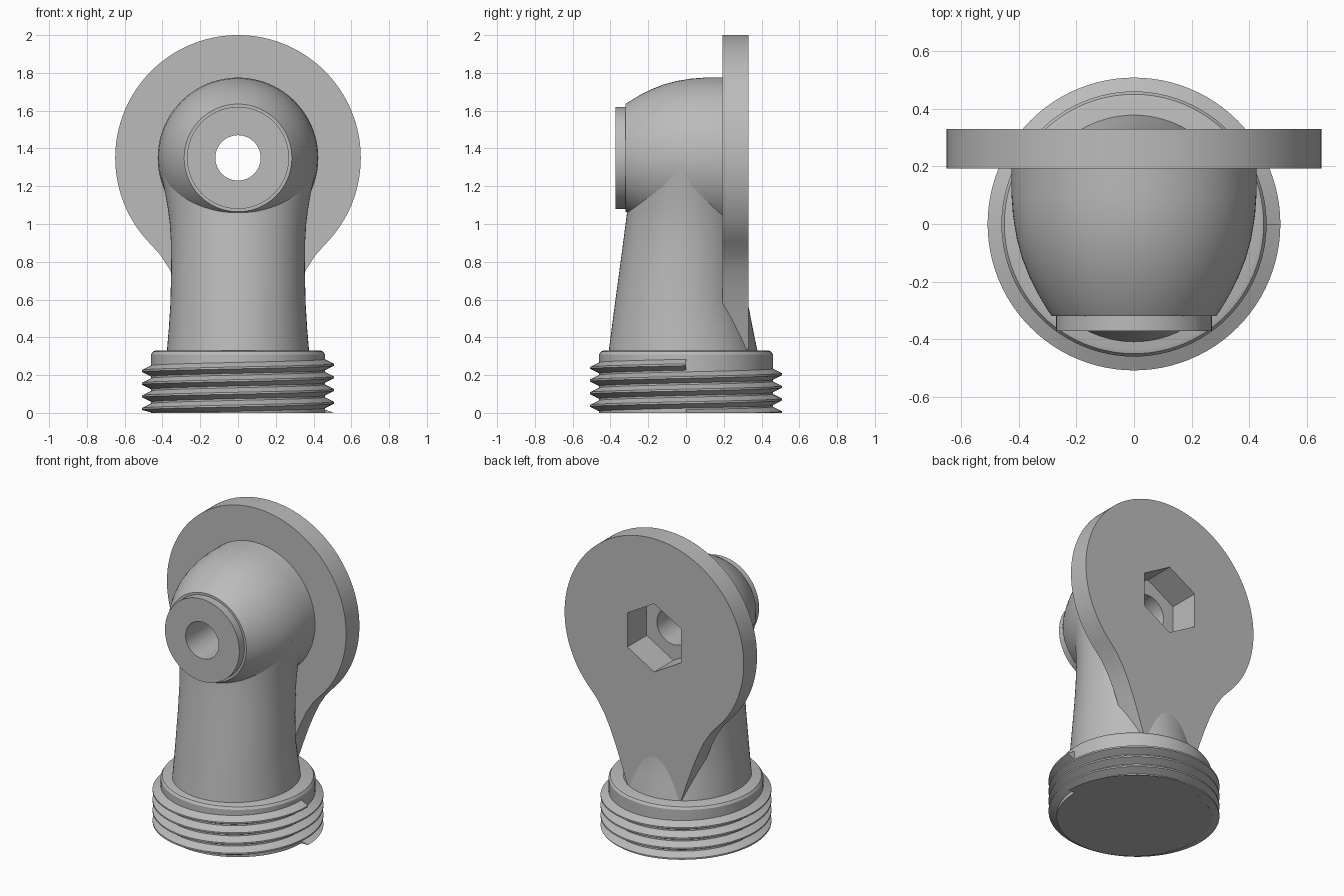
import bpy
import bmesh
from math import sin, cos, radians, tau

if "Cube" in bpy.data.objects:
    bpy.data.objects.remove(bpy.data.objects["Cube"])

grey = bpy.data.materials.new("plain grey")
grey.use_nodes = True
grey.diffuse_color = (0.5, 0.5, 0.5, 1)
grey.node_tree.nodes["Principled BSDF"].inputs["Base Color"].default_value = (0.5, 0.5, 0.5, 1)

AXIS_Z = 1.35    # height of the head, hole and flange axis
SIDES = 96


def loft(name, rings):
    """Skin a list of equal-length point rings and cap both ends."""
    bm = bmesh.new()
    loops = [[bm.verts.new(p) for p in ring] for ring in rings]
    n = len(loops[0])
    for a, b in zip(loops, loops[1:]):
        for i in range(n):
            j = (i + 1) % n
            bm.faces.new((a[i], a[j], b[j], b[i]))
    bm.faces.new(loops[0])
    bm.faces.new(loops[-1])
    bmesh.ops.recalc_face_normals(bm, faces=bm.faces)
    mesh = bpy.data.meshes.new(name)
    bm.to_mesh(mesh)
    bm.free()
    obj = bpy.data.objects.new(name, mesh)
    bpy.context.collection.objects.link(obj)
    mesh.materials.append(grey)
    return obj


def ring_z(z, rx, ry, cy=0):
    """Horizontal ellipse."""
    return [(rx * cos(tau * i / SIDES), cy + ry * sin(tau * i / SIDES), z)
            for i in range(SIDES)]


def ring_y(y, r, sides=SIDES, turn=0):
    """Upright circle or polygon around the head axis."""
    return [(r * cos(tau * i / sides + turn), y, AXIS_Z + r * sin(tau * i / sides + turn))
            for i in range(sides)]


# Base collar with a chamfered top
collar = loft("threaded_collar", [ring_z(z, r, r) for z, r in
              [(0, 0.46), (0.31, 0.46), (0.325, 0.45), (0.33, 0.435)]])

# Screw thread winding down from the right side of the collar
TURNS, PITCH, TOP = 4, 0.067, 0.255
section = [(0.45, 0.034), (0.508, 0.005), (0.508, -0.005), (0.45, -0.034)]
thread_rings = []
for i in range(TURNS * SIDES + 1):
    t = i / SIDES
    thread_rings.append([(r * cos(-tau * t), r * sin(-tau * t), max(0, TOP - PITCH * t + h))
                         for r, h in section])
thread = loft("screw_thread", thread_rings)

# Stem: height, half width, front y, back y
stem_rings = []
for z, rx, front, back in [(0.32, 0.377, -0.41, 0.38), (0.45, 0.366, -0.393, 0.353),
                           (0.58, 0.358, -0.376, 0.328), (0.75, 0.354, -0.353, 0.325),
                           (0.9, 0.355, -0.333, 0.325), (1.0, 0.361, -0.32, 0.325),
                           (1.08, 0.371, -0.31, 0.325), (1.16, 0.385, -0.305, 0.325),
                           (1.24, 0.402, -0.3, 0.325), (1.32, 0.414, -0.3, 0.325)]:
    stem_rings.append(ring_z(z, rx, (back - front) / 2, (back + front) / 2))
stem = loft("stem", stem_rings)

# Rounded head, turned around the hole axis
head = loft("rounded_head", [ring_y(y, r) for y, r in
            [(0.3, 0.425), (0.1, 0.425), (0.03, 0.42), (-0.05, 0.407), (-0.12, 0.388),
             (-0.19, 0.36), (-0.25, 0.329), (-0.3, 0.299), (-0.32, 0.285)]])
boss = loft("front_boss", [ring_y(-0.25, 0.27), ring_y(-0.372, 0.27)])

# Back flange: a disc that sweeps down into the stem
arc = [(0.65 * cos(radians(a)), AXIS_Z + 0.65 * sin(radians(a))) for a in range(-44, 225, 2)]
skirt = [(0.41, 0.835), (0.36, 0.757), (0.316, 0.665), (0.276, 0.565), (0.238, 0.46), (0.195, 0.335)]
outline = arc + [(-x, z) for x, z in skirt] + skirt[::-1]
flange = loft("back_flange", [[(x, y, z) for x, z in outline] for y in (0.192, 0.33)])

# Through hole and hexagonal pocket
cutters = [loft("hole_cutter", [ring_y(-0.6, 0.12), ring_y(0.6, 0.12)]),
           loft("hex_cutter", [ring_y(0.13, 0.224, 6, tau / 12), ring_y(0.6, 0.224, 6, tau / 12)])]
for cutter in cutters:
    cutter.hide_render = True
for part in (stem, head, boss, flange):
    bpy.context.view_layer.objects.active = part
    for cutter in cutters:
        mod = part.modifiers.new("cut", 'BOOLEAN')
        mod.operation = 'DIFFERENCE'
        mod.solver = 'EXACT'
        mod.object = cutter
        bpy.ops.object.modifier_apply(modifier=mod.name)
for cutter in cutters:
    bpy.data.objects.remove(cutter)

# Smooth shading with sharp edges kept
bpy.ops.object.select_all(action='DESELECT')
for part in (collar, thread, stem, head, boss, flange):
    part.select_set(True)
bpy.context.view_layer.objects.active = stem
bpy.ops.object.shade_smooth_by_angle(angle=radians(30))
